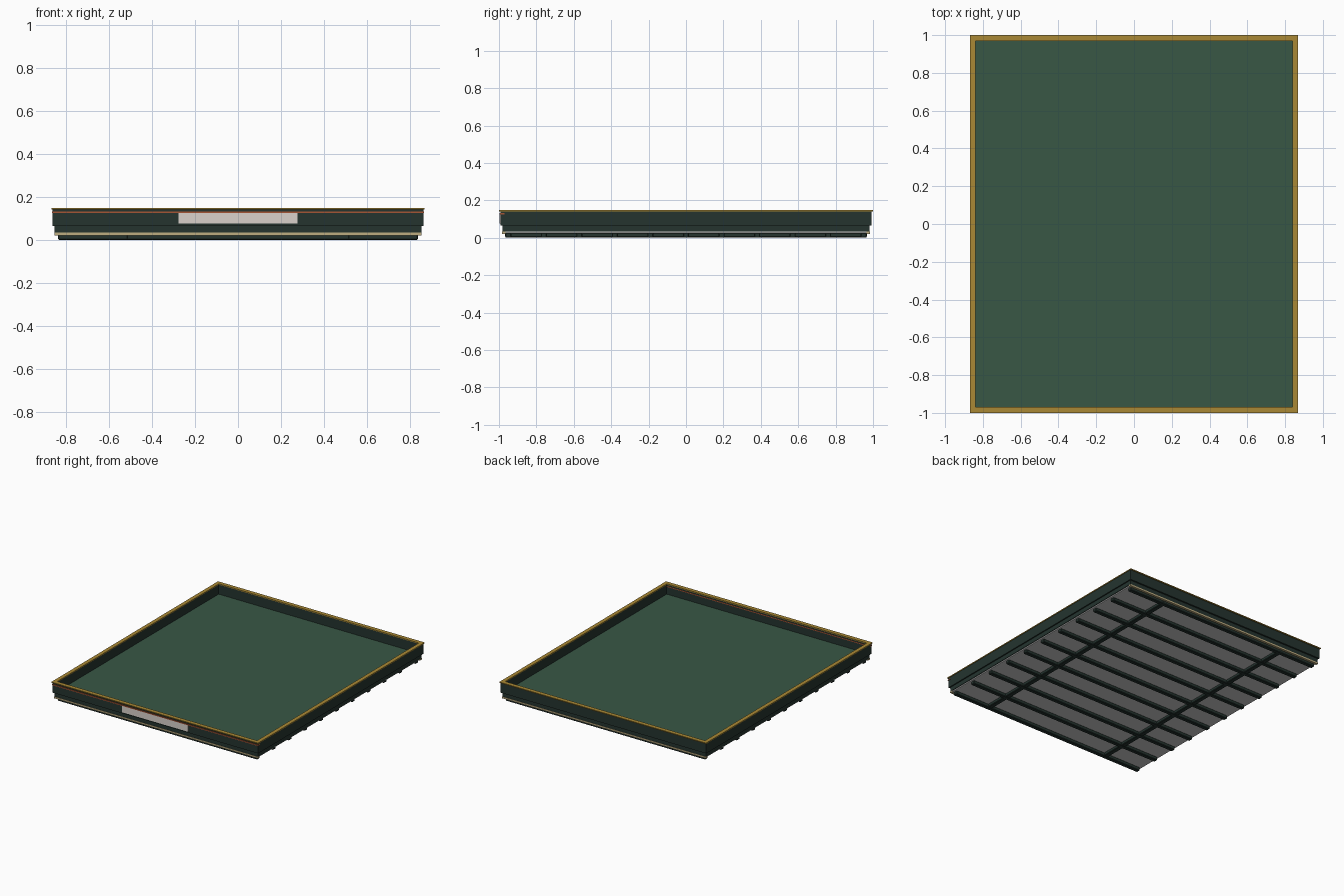
import bpy, bmesh

if "Cube" in bpy.data.objects:
    bpy.data.objects.remove(bpy.data.objects["Cube"])


def material(name, r, g, b):
    m = bpy.data.materials.new(name)
    m.diffuse_color = (r, g, b, 1)
    m.use_nodes = True
    m.node_tree.nodes["Principled BSDF"].inputs["Base Color"].default_value = m.diffuse_color
    return m


wall_green = material("dark_green", 0.018, 0.034, 0.028)
felt_green = material("felt_green", 0.04, 0.095, 0.06)
gold = material("gold", 0.40, 0.25, 0.035)
cream = material("cream", 0.52, 0.42, 0.22)
rust = material("rust", 0.38, 0.09, 0.035)
pale = material("pale", 0.70, 0.64, 0.60)


def finish(name, bm, mat):
    bmesh.ops.recalc_face_normals(bm, faces=bm.faces)
    mesh = bpy.data.meshes.new(name)
    bm.to_mesh(mesh)
    bm.free()
    ob = bpy.data.objects.new(name, mesh)
    bpy.context.collection.objects.link(ob)
    if mat:
        mesh.materials.append(mat)
    return ob


def box(name, x, y, z, mat=None, bevel=0):
    """Box from (min, max) ranges on each axis."""
    bm = bmesh.new()
    bmesh.ops.create_cube(bm, size=1)
    for v in bm.verts:
        v.co = [r[0] if c < 0 else r[1] for c, r in zip(v.co, (x, y, z))]
    ob = finish(name, bm, mat)
    if bevel:
        mod = ob.modifiers.new("bevel", "BEVEL")
        mod.width = bevel
        mod.segments = 1
    return ob


def frame(name, outer, inner, z, mat):
    """Rectangular mitred ring from half sizes."""
    bm = bmesh.new()
    corners = ((-1, -1), (1, -1), (1, 1), (-1, 1))
    loops = [[bm.verts.new((sx * hx, sy * hy, h)) for sx, sy in corners]
             for (hx, hy), h in ((outer, z[0]), (outer, z[1]), (inner, z[1]), (inner, z[0]))]
    for a in range(4):
        p, q = loops[a], loops[(a + 1) % 4]
        for i in range(4):
            j = (i + 1) % 4
            bm.faces.new((p[i], p[j], q[j], q[i]))
    return finish(name, bm, mat)


# Base slab with the felt floor on top and a plain underside panel
frame("base_skirt", (0.855, 0.98), (0.835, 0.96), (0.033, 0.066), wall_green)
box("floor_panel", (-0.848, 0.848), (-0.973, 0.973), (0.05, 0.068), felt_green)
box("underside_panel", (-0.85, 0.85), (-0.975, 0.975), (0.025, 0.034))

# Raised side walls and gold rim cap
frame("side_walls", (0.864, 0.992), (0.843, 0.972), (0.065, 0.141), wall_green)
frame("rim_cap", (0.868, 1.0), (0.839, 0.97), (0.141, 0.148), gold)

# Accent band through the front wall, and blank front plate
box("front_accent_band", (-0.865, 0.865), (-0.998, -0.970), (0.124, 0.131), rust)
box("front_plate", (-0.277, 0.277), (-0.997, -0.99), (0.075, 0.124), pale)

# Cream trim strips along the lower front and back edges
for side, label in ((-1, "front"), (1, "back")):
    ys = sorted((side * 0.964, side * 0.983))
    box(label + "_trim_strip", (-0.855, 0.855), ys, (0.021, 0.033), cream)

# Underside cross ribs and two long runners
for i in range(11):
    y = -0.95 + 0.19 * i
    box("cross_rib", (-0.838, 0.838), (y - 0.016, y + 0.016), (0.0, 0.027), wall_green, 0.004)
for side in (-1, 1):
    x = side * 0.53
    box("long_runner", (x - 0.018, x + 0.018), (-0.967, 0.967), (0.002, 0.027), wall_green, 0.004)
